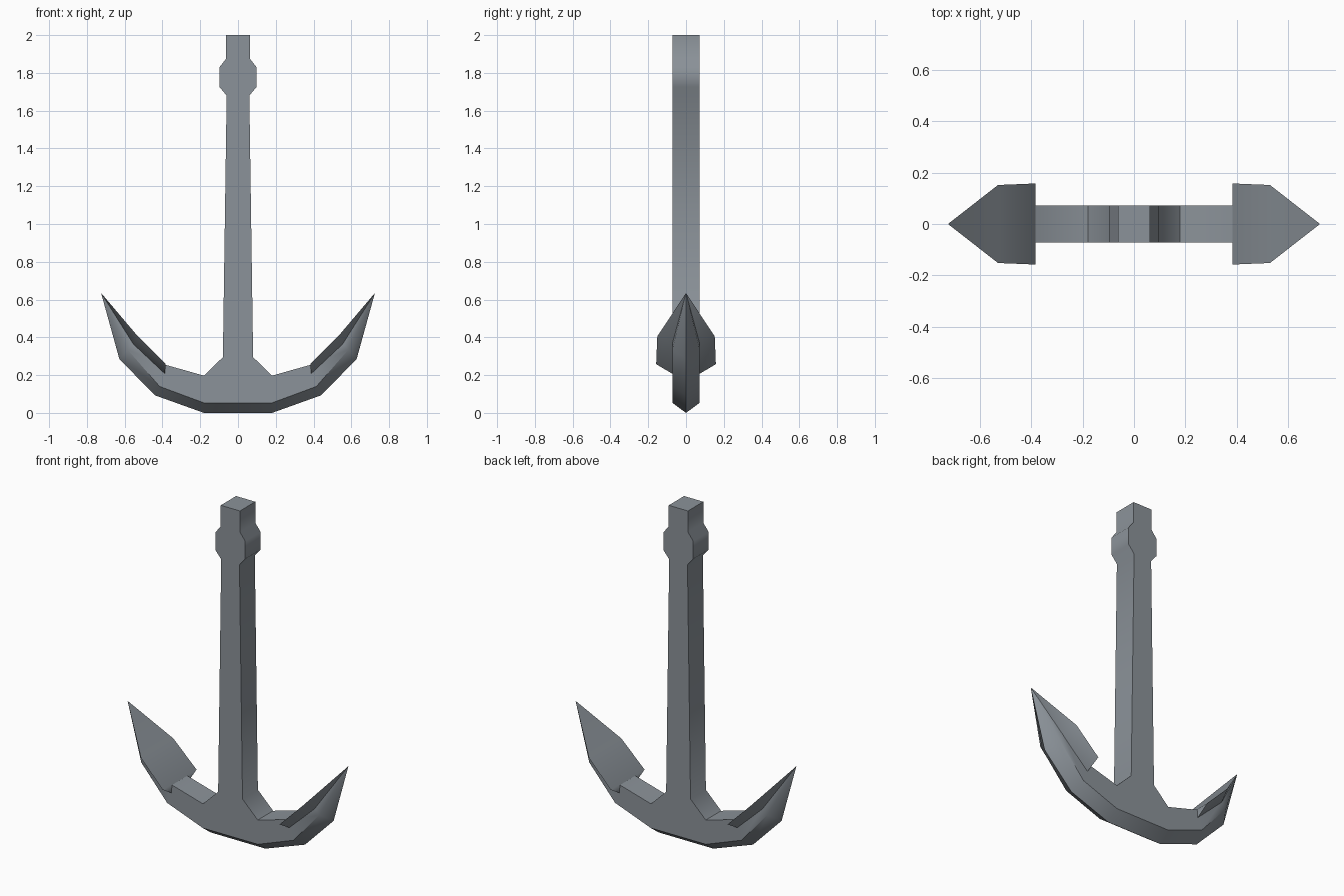
import bpy, bmesh, math

if "Cube" in bpy.data.objects:
    bpy.data.objects.remove(bpy.data.objects["Cube"])

iron = bpy.data.materials.new("grey iron")
iron.diffuse_color = (0.26, 0.29, 0.32, 1)
iron.use_nodes = True
iron.node_tree.nodes["Principled BSDF"].inputs["Base Color"].default_value = iron.diffuse_color
HALF = 0.072  # half thickness of shank and arms


def finish(name, bm, mirror=False):
    bmesh.ops.recalc_face_normals(bm, faces=bm.faces)
    me = bpy.data.meshes.new(name)
    bm.to_mesh(me)
    bm.free()
    me.materials.append(iron)
    for p in me.polygons:
        p.use_smooth = True
    me.set_sharp_from_angle(angle=math.radians(50))
    ob = bpy.data.objects.new(name, me)
    bpy.context.collection.objects.link(ob)
    if mirror:
        m = ob.modifiers.new("mirror", 'MIRROR')
        m.use_axis = (True, False, False)
    return ob


def loft_to_tip(name, rings, tip, cap):
    """Join cross-sections one after another and close them on a point."""
    bm = bmesh.new()
    loops = [[bm.verts.new(p) for p in r] for r in rings]
    n = len(loops[0])
    for a, b in zip(loops, loops[1:]):
        for i in range(n):
            j = (i + 1) % n
            bm.faces.new((a[i], a[j], b[j], b[i]))
    t = bm.verts.new(tip)
    for i in range(n):
        bm.faces.new((loops[-1][i], loops[-1][(i + 1) % n], t))
    if cap:
        bm.faces.new(loops[0])
    return finish(name, bm, mirror=True)


# shank: symmetrical front profile, extruded through the thickness
side = [(0.18, 0.197), (0.08, 0.295), (0.06, 1.68), (0.098, 1.725),
        (0.098, 1.83), (0.063, 1.875), (0.063, 2.0)]
outline = side + [(-x, z) for x, z in reversed(side)]
bm = bmesh.new()
front = [bm.verts.new((x, -HALF, z)) for x, z in outline]
back = [bm.verts.new((x, HALF, z)) for x, z in outline]
bm.faces.new(front)
bm.faces.new(back)
for i in range(len(outline)):
    if i == len(outline) - 1:
        continue  # underside sits on the arms
    j = i + 1
    bm.faces.new((front[i], front[j], back[j], back[i]))
finish("shank", bm)

# curved arms: flat top, straight sides, keeled underside
TIP = (0.725, 0, 0.635)
arm_sections = [  # top, lower side edge, keel as (x, z)
    ((0, 0.197), (0, 0.053), (0, 0)),
    ((0.18, 0.197), (0.18, 0.053), (0.18, 0)),
    ((0.385, 0.255), (0.415, 0.14), (0.44, 0.093)),
    ((0.555, 0.37), (0.585, 0.335), (0.628, 0.285)),
]
arm_rings = [[(t[0], -HALF, t[1]), (l[0], -HALF, l[1]), (k[0], 0, k[1]),
              (l[0], HALF, l[1]), (t[0], HALF, t[1])]
             for t, l, k in arm_sections]
loft_to_tip("arms", arm_rings, TIP, cap=False)

# flukes: wide pointed blades with sloping undersides
fluke_sections = [  # wide top edge (x, y, z), narrow under edge (x, z)
    ((0.383, 0.158, 0.258), (0.387, 0.207)),
    ((0.53, 0.152, 0.405), (0.555, 0.365)),
]
fluke_rings = [[(w[0], -w[1], w[2]), (u[0], -HALF, u[1]),
                (u[0], HALF, u[1]), (w[0], w[1], w[2])]
               for w, u in fluke_sections]
loft_to_tip("flukes", fluke_rings, TIP, cap=True)
